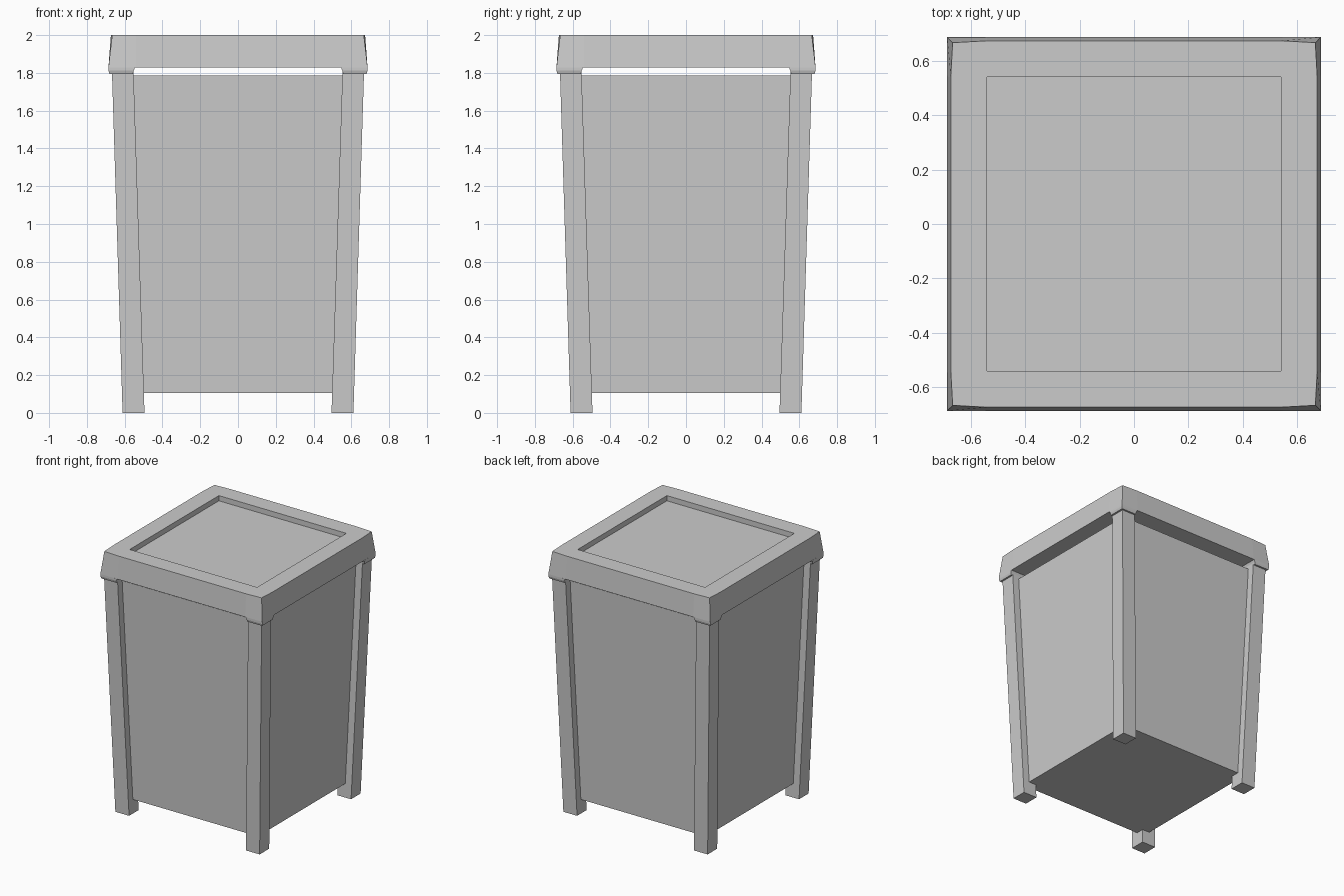
import bpy
import bmesh

cube = bpy.data.objects.get("Cube")
if cube:
    bpy.data.objects.remove(cube, do_unlink=True)

grey = bpy.data.materials.new("light_grey")
grey.use_nodes = True
grey.diffuse_color = (0.6, 0.6, 0.6, 1)
grey.node_tree.nodes["Principled BSDF"].inputs["Base Color"].default_value = (0.6, 0.6, 0.6, 1)


def loft(name, rings):
    """Join closed rings of equal point count and cap both ends."""
    bm = bmesh.new()
    loops = [[bm.verts.new(p) for p in ring] for ring in rings]
    n = len(loops[0])
    for low, high in zip(loops, loops[1:]):
        for i in range(n):
            j = (i + 1) % n
            bm.faces.new((low[i], low[j], high[j], high[i]))
    bm.faces.new(loops[0][::-1])
    bm.faces.new(loops[-1])
    bmesh.ops.recalc_face_normals(bm, faces=bm.faces)
    mesh = bpy.data.meshes.new(name)
    bm.to_mesh(mesh)
    bm.free()
    mesh.materials.append(grey)
    obj = bpy.data.objects.new(name, mesh)
    bpy.context.collection.objects.link(obj)
    return obj


def square(a, b, z, sx=1, sy=1):
    """Square from a to b along both axes, mirrored by the signs."""
    return [(sx * x, sy * y, z) for x, y in ((a, a), (b, a), (b, b), (a, b))]


def lid_ring(corner, middle, z, m=0.54):
    """Square ring whose sides may bow out a little between the corners."""
    side = [(-corner, -corner), (-m, -middle), (m, -middle)]
    pts = []
    for _ in range(4):
        pts += [(x, y, z) for x, y in side]
        side = [(-y, x) for x, y in side]
    return pts


# Tapered bin body
loft("body", [square(-0.56, 0.56, 0.105), square(-0.612, 0.612, 1.785)])

# Four leaning corner posts, each with a lid skirt around its top
for sx, x_name in ((-1, "right"), (1, "left")):
    for sy, y_name in ((-1, "front"), (1, "back")):
        tag = f"{y_name}_{x_name}"
        loft(f"{tag}_leg", [square(0.495, 0.611, 0, sx, sy),
                            square(0.554, 0.668, 1.83, sx, sy)])
        loft(f"{tag}_lid_skirt", [square(0.556, 0.681, 1.795, sx, sy),
                                  square(0.552, 0.686, 1.812, sx, sy),
                                  square(0.545, 0.686, 1.829, sx, sy)])

# Lid with sloped sides and a shallow square recess on top
loft("lid", [lid_ring(0.686, 0.686, 1.828),
             lid_ring(0.666, 0.673, 2.0),
             lid_ring(0.54, 0.54, 2.0, 0.5),
             lid_ring(0.54, 0.54, 1.96, 0.5)])
